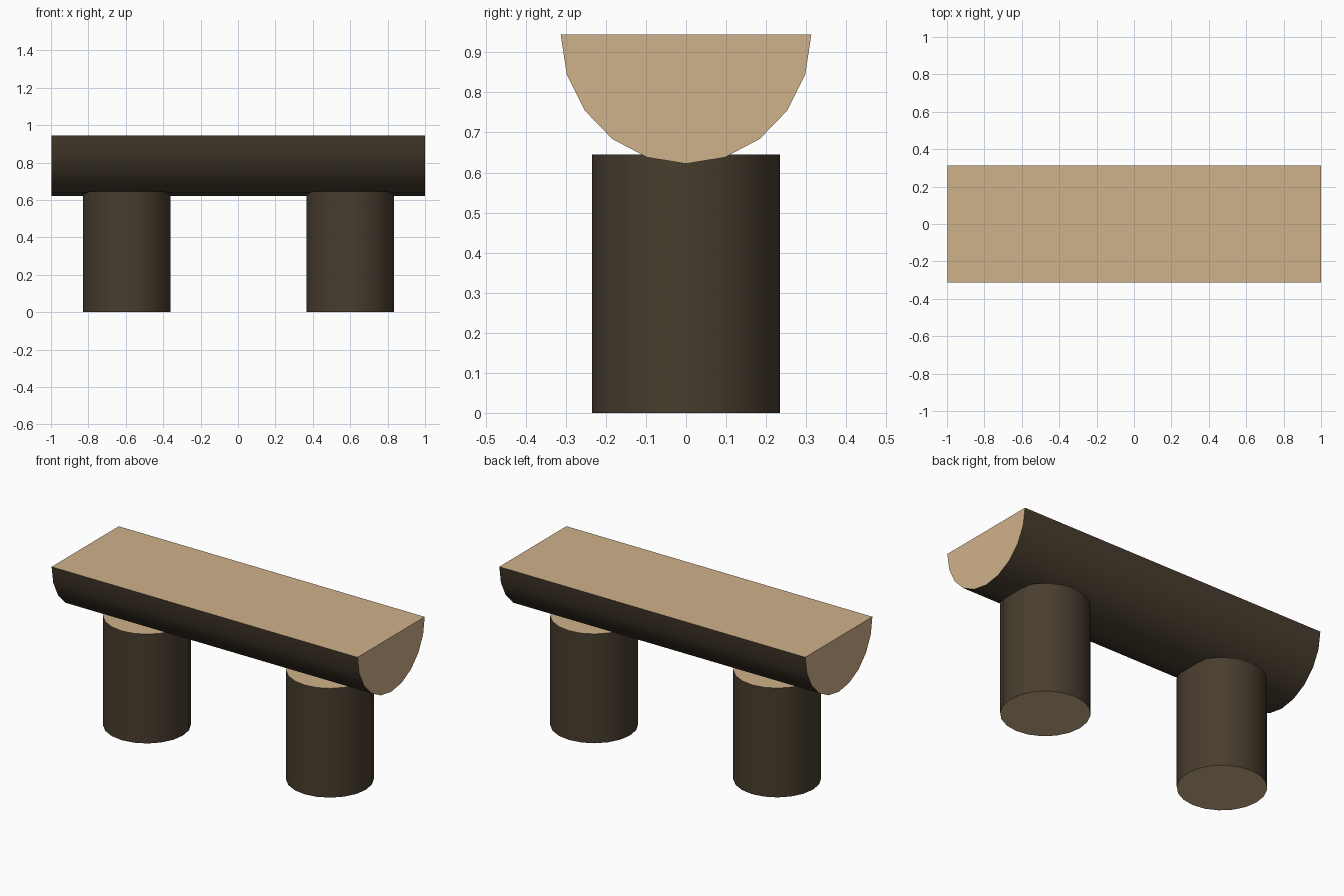
import bpy, bmesh, math

if "Cube" in bpy.data.objects:
    bpy.data.objects.remove(bpy.data.objects["Cube"])


def material(name, rgb):
    # sRGB bytes to linear diffuse colour
    m = bpy.data.materials.new(name)
    m.diffuse_color = [((c / 255 + 0.055) / 1.055) ** 2.4 for c in rgb] + [1]
    m.use_nodes = True
    m.node_tree.nodes["Principled BSDF"].inputs["Base Color"].default_value = m.diffuse_color
    return m


BARK = material("dark bark", (72, 61, 46))
WOOD = material("cut wood", (207, 178, 138))


def extrude_log(name, outline, place, ends, cut_rule):
    """Sweep an outline between two ends; cut faces get the pale wood."""
    bm = bmesh.new()
    a, b = [[bm.verts.new(place(p, q, e)) for p, q in outline] for e in ends]
    n = len(outline)
    for i in range(n):
        j = (i + 1) % n
        bm.faces.new((a[i], a[j], b[j], b[i]))
    bm.faces.new(a[::-1])
    bm.faces.new(b)
    bmesh.ops.recalc_face_normals(bm, faces=bm.faces)
    for f in bm.faces:
        f.material_index = 1 if cut_rule(f.normal) else 0
    mesh = bpy.data.meshes.new(name)
    bm.to_mesh(mesh)
    bm.free()
    mesh.materials.append(BARK)
    mesh.materials.append(WOOD)
    ob = bpy.data.objects.new(name, mesh)
    bpy.context.collection.objects.link(ob)
    bpy.ops.object.select_all(action='DESELECT')
    ob.select_set(True)
    bpy.context.view_layer.objects.active = ob
    bpy.ops.object.shade_smooth_by_angle(angle=math.radians(35))


# Seat: split log, flat side up
half = [(-0.313 * math.cos(math.pi * i / 10), 0.945 - 0.323 * math.sin(math.pi * i / 10))
        for i in range(11)]
extrude_log("seat", half, lambda p, q, e: (e, p, q), (-0.998, 1.0),
            lambda n: abs(n.x) > 0.9 or n.z > 0.9)

# Legs: upright log stumps
circle = [(0.235 * math.cos(math.tau * i / 20), 0.235 * math.sin(math.tau * i / 20))
          for i in range(20)]
for side, cx in (("left", -0.595), ("right", 0.6)):
    extrude_log(side + "_leg", circle, lambda p, q, e: (cx + p, q, e), (0, 0.645),
                lambda n: abs(n.z) > 0.9)
